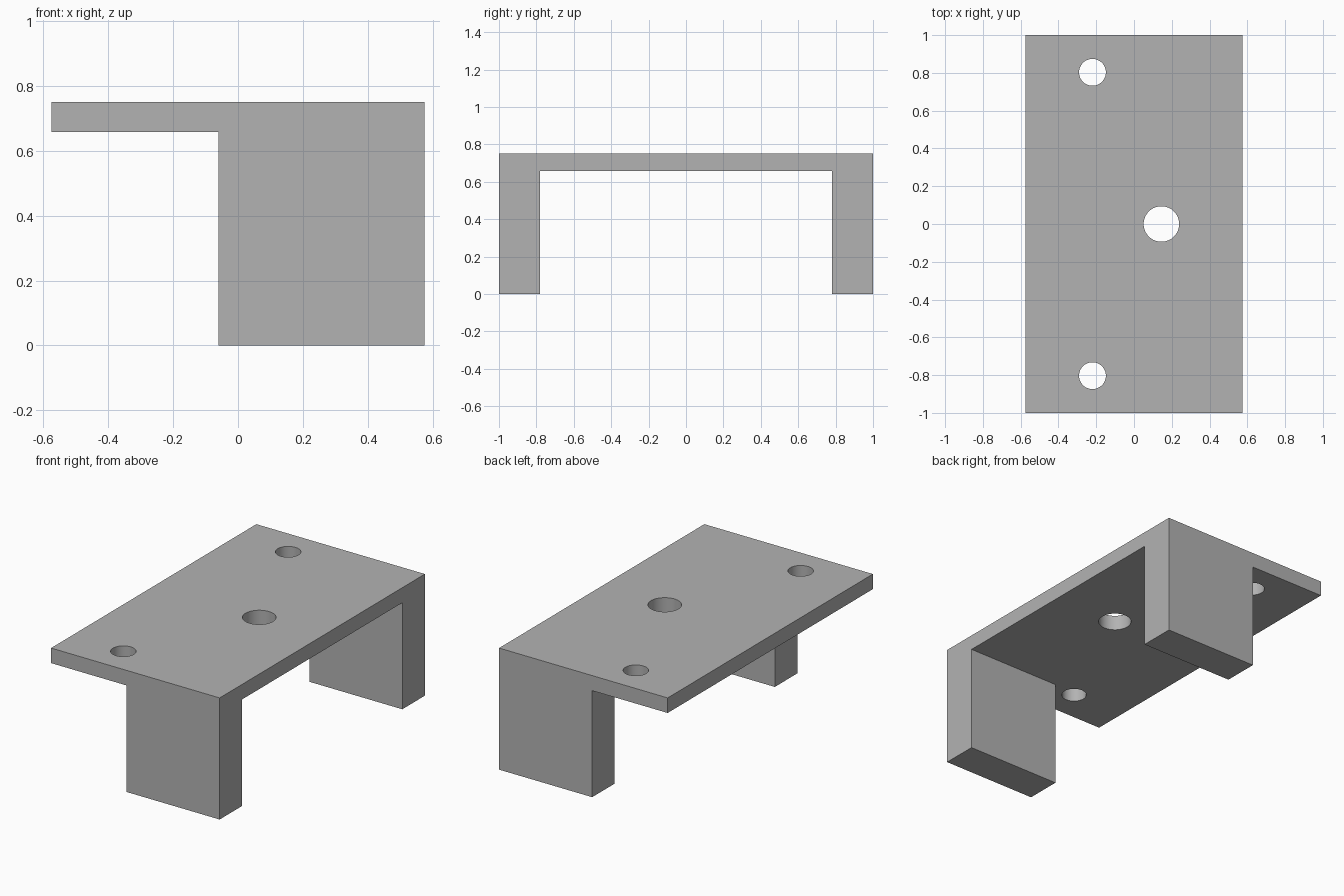
import bpy
import bmesh
from mathutils import Vector

cube = bpy.data.objects.get("Cube")
if cube:
    bpy.data.objects.remove(cube, do_unlink=True)

HALF_X, HALF_Y = 0.575, 1.0
TOP, UNDERSIDE = 0.75, 0.657
LEG_X, LEG_Y = -0.06, 0.78      # inner edges of the legs

grey = bpy.data.materials.new("plain_grey")
grey.use_nodes = True
grey.diffuse_color = (0.45, 0.45, 0.45, 1)
grey.node_tree.nodes["Principled BSDF"].inputs["Base Color"].default_value = grey.diffuse_color

# Top plate
bm = bmesh.new()
bmesh.ops.create_cube(bm, size=1)
bmesh.ops.scale(bm, vec=(2 * HALF_X, 2 * HALF_Y, TOP - UNDERSIDE), verts=bm.verts)
bmesh.ops.translate(bm, vec=(0, 0, (TOP + UNDERSIDE) / 2), verts=bm.verts)

# Outline the legs on the plate, then pull them down from its underside
for point, normal in (((LEG_X, 0, 0), (1, 0, 0)),
                      ((0, LEG_Y, 0), (0, 1, 0)),
                      ((0, -LEG_Y, 0), (0, 1, 0))):
    bmesh.ops.bisect_plane(bm, geom=bm.verts[:] + bm.edges[:] + bm.faces[:],
                           plane_co=point, plane_no=normal)
bm.normal_update()
feet = []
for face in bm.faces:
    centre = face.calc_center_median()
    if face.normal.z < -0.9 and centre.x > LEG_X and abs(centre.y) > LEG_Y:
        feet.append(face)
pulled = bmesh.ops.extrude_face_region(bm, geom=feet)["geom"]
bmesh.ops.translate(bm, vec=Vector((0, 0, -UNDERSIDE)),
                    verts=[v for v in pulled if isinstance(v, bmesh.types.BMVert)])
bmesh.ops.dissolve_limit(bm, angle_limit=0.01, verts=bm.verts, edges=bm.edges)
bmesh.ops.recalc_face_normals(bm, faces=bm.faces)

mesh = bpy.data.meshes.new("bracket")
bm.to_mesh(mesh)
bm.free()
mesh.materials.append(grey)
bracket = bpy.data.objects.new("bracket", mesh)
bpy.context.collection.objects.link(bracket)


def drill(x, y, radius):
    """Cut a round hole straight through the plate."""
    bpy.ops.mesh.primitive_cylinder_add(vertices=64, radius=radius, depth=0.4,
                                        location=(x, y, (TOP + UNDERSIDE) / 2))
    cutter = bpy.context.object
    cutter.name = "hole_cutter"
    cutter.hide_render = True
    cutter.data.materials.append(grey)
    cut = bracket.modifiers.new("hole", 'BOOLEAN')
    cut.operation = 'DIFFERENCE'
    cut.solver = 'EXACT'
    cut.object = cutter
    bpy.ops.object.select_all(action='DESELECT')
    bracket.select_set(True)
    bpy.context.view_layer.objects.active = bracket
    bpy.ops.object.modifier_apply(modifier=cut.name)
    bpy.data.objects.remove(cutter, do_unlink=True)


# Centre hole and the two mounting holes
drill(0.145, 0, 0.094)
for side in (-1, 1):
    drill(-0.22, side * 0.803, 0.071)

bpy.ops.object.shade_smooth_by_angle()
